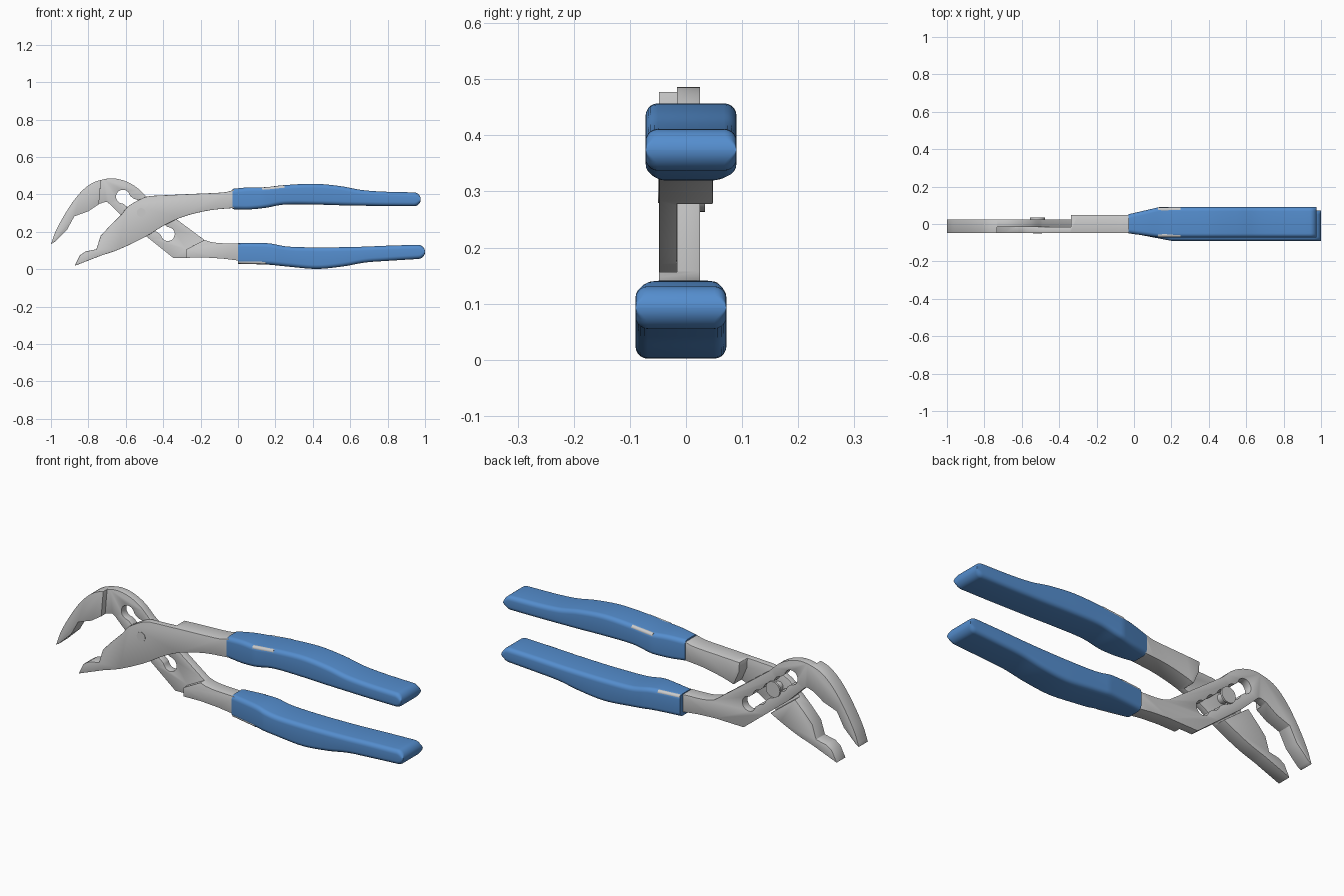
import bpy, bmesh
from math import sin, cos, pi, sqrt
from mathutils import Vector

if "Cube" in bpy.data.objects:
    bpy.data.objects.remove(bpy.data.objects["Cube"])

blue = bpy.data.materials.new("blue_grip")
blue.diffuse_color = (0.09, 0.27, 0.62, 1)
blue.use_nodes = True
blue.node_tree.nodes["Principled BSDF"].inputs["Base Color"].default_value = blue.diffuse_color


def smooth(pts, n=5):
    """Catmull-Rom curve through the points."""
    p = [Vector(q) for q in pts]
    p = [2 * p[0] - p[1]] + p + [2 * p[-1] - p[-2]]
    out = []
    for a, b, c, d in zip(p, p[1:], p[2:], p[3:]):
        for i in range(n):
            t = i / n
            out.append(0.5 * (2 * b + (c - a) * t + (2 * a - 5 * b + 4 * c - d) * t * t
                              + (3 * b - a - 3 * c + d) * t ** 3))
    return [tuple(v) for v in out] + [tuple(pts[-1])]


def finish(bm, name):
    bmesh.ops.recalc_face_normals(bm, faces=bm.faces)
    me = bpy.data.meshes.new(name)
    bm.to_mesh(me)
    bm.free()
    ob = bpy.data.objects.new(name, me)
    bpy.context.collection.objects.link(ob)
    return ob


def plate(name, outline, y0, y1):
    """Extrude an x-z outline from y0 to y1."""
    bm = bmesh.new()
    f = bm.faces.new([bm.verts.new((x, y0, z)) for x, z in outline])
    r = bmesh.ops.extrude_face_region(bm, geom=[f])
    bmesh.ops.translate(bm, vec=(0, y1 - y0, 0),
                        verts=[v for v in r["geom"] if isinstance(v, bmesh.types.BMVert)])
    return finish(bm, name)


def activate(ob):
    bpy.ops.object.select_all(action="DESELECT")
    ob.select_set(True)
    bpy.context.view_layer.objects.active = ob


def shade(ob, angle=35):
    activate(ob)
    bpy.ops.object.shade_smooth_by_angle(angle=angle * pi / 180)


def cut_and_bevel(ob, cutters, width=0.004):
    activate(ob)
    for c in cutters:
        c.hide_render = True
        m = ob.modifiers.new("cut", "BOOLEAN")
        m.operation, m.solver, m.object = "DIFFERENCE", "EXACT", c
        bpy.ops.object.modifier_apply(modifier=m.name)
        bpy.data.objects.remove(c)
    m = ob.modifiers.new("edges", "BEVEL")
    m.width, m.segments, m.limit_method, m.angle_limit = width, 2, "ANGLE", 0.7
    bpy.ops.object.modifier_apply(modifier=m.name)
    shade(ob)


def rod(name, a, b, r, seg=24):
    a, b = Vector(a), Vector(b)
    bm = bmesh.new()
    bmesh.ops.create_cone(bm, cap_ends=True, segments=seg, radius1=r, radius2=r, depth=(b - a).length)
    bm.transform((b - a).to_track_quat("Z", "Y").to_matrix().to_4x4())
    bmesh.ops.translate(bm, vec=(a + b) / 2, verts=bm.verts)
    ob = finish(bm, name)
    shade(ob)
    return ob


# Lever with the hooked upper jaw, slotted diagonal and lower stem
hook_back = smooth([(-1.0, .134), (-.97, .214), (-.91, .32), (-.85, .402), (-.79, .455), (-.73, .478),
                    (-.67, .486), (-.607, .473), (-.545, .44), (-.49, .388)])
upper = plate("upper_jaw_lever", hook_back + [(-.35, .283), (-.18, .157)]
              + smooth([(-.15, .147), (-.1, .14), (.015, .136)])
              + [(.015, .045), (-.08, .057), (-.18, .063), (-.345, .06), (-.47, .16), (-.6, .265)]
              + smooth([(-.687, .35), (-.705, .36), (-.74, .35)])
              + [(-.80, .31), (-.875, .283), (-.915, .21), (-.985, .142)], -.048, .025)
recess = plate("recess_cutter", [(-.722, .6), (-.748, .3), (-.75, -.1), (-.275, -.1),
                                 (-.275, .107), (-.17, .162), (-.1, .6)], -.1, -.016)
# Scalloped adjusting slot: row of overlapping round stops
s0, s1, r = Vector((-.615, .388)), Vector((-.375, .188)), .037
length = (s1 - s0).length
axis = (s1 - s0).normalized()
side = Vector((-axis.y, axis.x))
top, bottom = [], []
N = 64
for i in range(N + 1):
    t = -r + (length + 2 * r) * (1 - cos(pi * i / N)) / 2
    w = max(sqrt(max(0, r * r - (t - length * k / 4) ** 2)) for k in range(5))
    if 0 < t < length:
        w = max(w, .028)
    top.append(s0 + axis * t + side * w)
    bottom.append(s0 + axis * t - side * w)
slot = plate("slot_cutter", [tuple(v) for v in top + bottom[-2:0:-1]], -.1, .1)
cut_and_bevel(upper, [recess, slot])

# Lever with the lower jaw, pivot boss and upper stem
lower = plate("lower_jaw_lever", [(-.874, .018)]
              + smooth([(-.735, .072), (-.634, .107), (-.5, .171), (-.39, .237), (-.286, .283),
                        (-.152, .315), (-.02, .328)])
              + smooth([(-.02, .425), (-.045, .418), (-.09, .41), (-.26, .402), (-.47, .392)])
              + smooth([(-.5, .385), (-.543, .364), (-.59, .334), (-.622, .294)])
              + [(-.687, .23), (-.735, .178), (-.757, .107), (-.815, .095), (-.845, .075)], -.048, .048)
joint = plate("joint_cutter", [(-.89, .475), (-.63, .275), (-.5, .175), (-.37, .075), (-.27, .2),
                               (-.335, .35), (-.345, .6), (-.89, .6)], -.0165, .1)
jaw = plate("jaw_cutter", [(-1.1, -.1), (-.45, -.1), (-.45, .6), (-1.1, .6)], .025, .1)
cut_and_bevel(lower, [joint, jaw])

# Pivot pin with a wide head at the back
rod("pivot_pin", (-.517, -.05, .303), (-.517, .03, .303), .024)
rod("pivot_head", (-.517, .024, .303), (-.517, .034, .303), .04)


def grip(name, stations, start_y, full_y, ramp):
    """Loft rounded rectangles along x and close with a half-round end."""
    rows = smooth(stations, 6)
    x, lo, hi = rows[-1]
    h = (hi - lo) / 2
    for i in range(1, 9):
        a = pi / 2 * i / 8.3
        rows.append((x + h * sin(a), lo + h - h * cos(a), lo + h + h * cos(a)))
    bm = bmesh.new()
    rings = []
    for x, lo, hi in rows:
        t = min(1, (x - rows[0][0]) / ramp)
        y0, y1 = [s + (f - s) * t for s, f in zip(start_y, full_y)]
        r = min(.022, (hi - lo) * .45)
        ring = []
        for q, (cy, cz) in enumerate([(y1 - r, hi - r), (y0 + r, hi - r), (y0 + r, lo + r), (y1 - r, lo + r)]):
            for k in range(6):
                a = pi / 2 * (q + k / 5)
                ring.append(bm.verts.new((x, cy + r * cos(a), cz + r * sin(a))))
        rings.append(ring)
    for a, b in zip(rings, rings[1:]):
        for i in range(24):
            j = (i + 1) % 24
            bm.faces.new((a[i], a[j], b[j], b[i]))
    bm.faces.new(rings[0])
    bm.faces.new(rings[-1])
    ob = finish(bm, name)
    ob.data.materials.append(blue)
    shade(ob, 40)


# Blue dipped grips
grip("upper_grip", [(-.03, .321, .43), (.06, .32, .438), (.15, .329, .439), (.25, .346, .45),
                    (.41, .346, .457), (.55, .342, .444), (.66, .34, .424), (.78, .338, .415),
                    (.94, .337, .411)], (-.05, .052), (-.072, .09), .165)
grip("lower_grip", [(0, .028, .141), (.09, .027, .141), (.17, .024, .138), (.27, .014, .121),
                    (.42, .002, .117), (.56, .015, .118), (.68, .036, .121), (.8, .045, .126),
                    (.962, .055, .131)], (-.052, .05), (-.09, .072), .2)

# Slivers of bare metal showing along the grip edges
for name, a, b in [("upper_front", (.13, -.058, .425), (.25, -.0585, .4365)),
                   ("upper_back", (.13, .076, .425), (.25, .0765, .4365)),
                   ("lower_front", (.004, -.0385, .0415), (.15, -.067, .0385)),
                   ("lower_back", (.004, .0365, .1275), (.12, .0495, .1275))]:
    rod("metal_sliver_" + name, a, b, .012, 16)
